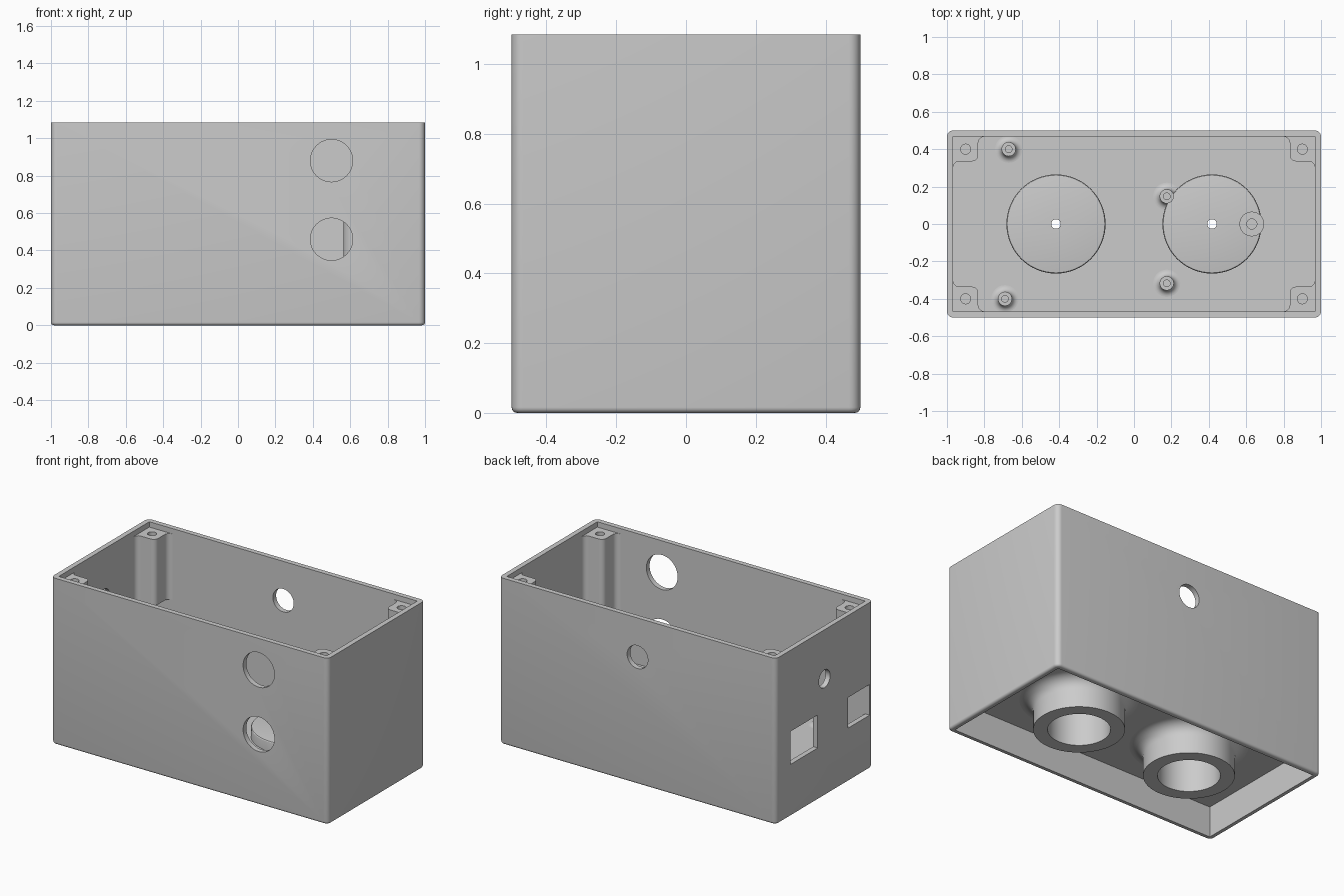
import bpy, bmesh
from math import sin, cos, pi, radians
from mathutils import Matrix, Vector

cube = bpy.data.objects.get("Cube")
if cube:
    bpy.data.objects.remove(cube)

grey = bpy.data.materials.new("plain_grey")
grey.use_nodes = True
COLOUR = (0.6, 0.6, 0.6, 1)
grey.diffuse_color = COLOUR
grey.node_tree.nodes["Principled BSDF"].inputs["Base Color"].default_value = COLOUR

HEIGHT, WALL, FLOOR, UNDER = 1.085, 0.033, 0.233, 0.2
IN_X, IN_Y = 1 - WALL, 0.5 - WALL


def make(name, bm):
    """Turn a bmesh into a grey object."""
    bmesh.ops.recalc_face_normals(bm, faces=bm.faces)
    mesh = bpy.data.meshes.new(name)
    bm.to_mesh(mesh)
    bm.free()
    mesh.materials.append(grey)
    obj = bpy.data.objects.new(name, mesh)
    bpy.context.collection.objects.link(obj)
    return obj


def smooth(obj):
    bpy.ops.object.select_all(action='DESELECT')
    obj.select_set(True)
    bpy.context.view_layer.objects.active = obj
    bpy.ops.object.shade_smooth_by_angle(angle=radians(30))


def box(lo, hi):
    bm = bmesh.new()
    lo, hi = Vector(lo), Vector(hi)
    bmesh.ops.create_cube(bm, size=1, matrix=Matrix.Translation((lo + hi) / 2)
                          @ Matrix.Diagonal((*(hi - lo), 1)))
    return bm


def rod(centre, radius, depth, axis='Z', sides=48):
    bm = bmesh.new()
    turn = {'X': Matrix.Rotation(pi / 2, 4, 'Y'), 'Y': Matrix.Rotation(pi / 2, 4, 'X'),
            'Z': Matrix()}[axis]
    bmesh.ops.create_cone(bm, cap_ends=True, segments=sides, radius1=radius, radius2=radius,
                          depth=depth, matrix=Matrix.Translation(centre) @ turn)
    return bm


def cut(obj, cutters):
    """Subtract each cutter shape, then bake the result."""
    helpers = []
    for bm in cutters:
        helper = make("cutter", bm)
        helper.hide_render = True
        mod = obj.modifiers.new("cut", 'BOOLEAN')
        mod.operation, mod.solver, mod.object = 'DIFFERENCE', 'EXACT', helper
        helpers.append(helper)
    graph = bpy.context.evaluated_depsgraph_get()
    baked = bpy.data.meshes.new_from_object(obj.evaluated_get(graph))
    obj.modifiers.clear()
    obj.data = baked
    for helper in helpers:
        bpy.data.objects.remove(helper)


def arc(cx, cy, r, start, end, steps=8):
    return [(cx + r * cos(radians(start + (end - start) * i / steps)),
             cy + r * sin(radians(start + (end - start) * i / steps))) for i in range(steps + 1)]


def lathe(name, profile, x, y, closed=False, sides=64):
    """Spin a (radius, height) profile round a vertical axis at x, y."""
    bm = bmesh.new()
    verts = [bm.verts.new((r, 0, z)) for r, z in profile]
    edges = [bm.edges.new(pair) for pair in zip(verts, verts[1:])]
    if closed:
        edges.append(bm.edges.new((verts[-1], verts[0])))
    bmesh.ops.spin(bm, geom=verts + edges, cent=(0, 0, 0), axis=(0, 0, 1),
                   angle=2 * pi, steps=sides, use_duplicate=False)
    bmesh.ops.remove_doubles(bm, verts=bm.verts, dist=0.0001)
    bmesh.ops.translate(bm, verts=bm.verts, vec=(x, y, 0))
    smooth(make(name, bm))


# Case: rounded upright and bottom edges, hollow above and below the floor
bm = box((-1, -0.5, 0), (1, 0.5, HEIGHT))
upright = [e for e in bm.edges if abs(e.verts[0].co.z - e.verts[1].co.z) > 0.5]
bmesh.ops.bevel(bm, geom=upright, offset=0.033, segments=6, profile=0.5, affect='EDGES')
base = [e for e in bm.edges if all(v.co.z < 0.001 for v in e.verts)]
bmesh.ops.bevel(bm, geom=base, offset=0.016, segments=4, profile=0.5, affect='EDGES')
case = make("case", bm)

SOCKET_X = (-0.417, 0.417)
openings = [
    box((-IN_X, -IN_Y, FLOOR), (IN_X, IN_Y, 2)),
    box((-IN_X, -IN_Y, -1), (IN_X, IN_Y, UNDER)),
    rod((0.5, -0.5, 0.88), 0.113, 0.2, 'Y'),
    rod((0.5, -0.5, 0.46), 0.113, 0.2, 'Y'),
    rod((0, 0.5, 0.83), 0.075, 0.2, 'Y'),
    rod((-1, 0, 0.765), 0.058, 0.2, 'X'),
    box((-1.1, 0.07, 0.34), (-0.9, 0.35, 0.555)),
    box((-1.1, -0.465, 0.35), (-0.9, -0.24, 0.55)),
]
openings += [rod((x, 0, FLOOR), 0.22, 0.2) for x in SOCKET_X]
cut(case, openings)
smooth(case)

# Sockets: tubes below the floor with flared roots and pierced caps above it
FLARE = 0.08
for side, x in zip(("right", "left"), SOCKET_X):
    tube = [(0.025, 0.27), (0.183, 0.27), (0.183, 0), (0.267, 0)]
    tube += arc(0.267 + FLARE, UNDER - FLARE, FLARE, 180, 90)
    tube += [(0.267 + FLARE, 0.215), (0.265, 0.215)]
    tube += arc(0.257, 0.292, 0.008, 0, 90, 3) + [(0.025, 0.3)]
    lathe(side + "_socket", tube, x, 0, closed=True)

# Board standoffs with filleted feet
FOOT = 0.035
for i, (x, y) in enumerate([(-0.67, 0.4), (-0.69, -0.4), (0.175, 0.148), (0.175, -0.317)]):
    post = [(0, 0.25), (0.018, 0.25), (0.018, 0.33), (0.038, 0.33)]
    post += arc(0.038 + FOOT, FLOOR + FOOT, FOOT, 180, 270)
    post += [(0.038 + FOOT, 0.215)]
    lathe("board_standoff_%d" % (i + 1), post, x, y, sides=32)

# Tall plain pillar beside the left socket
lathe("tall_pillar", [(0, 0.4), (0.027, 0.4), (0.027, 0.62), (0.066, 0.62), (0.066, 0.22)],
      0.63, 0, sides=40)

# Lid screw posts in the four corners; the right pair stops above the wall windows
R, EDGE_X, EDGE_Y, POST_TOP = 0.033, 0.833, 0.335, 1.05
outline = [(0.98, 0.49), (0.98, EDGE_Y - R)]
outline += arc(IN_X - R, EDGE_Y - R, R, 0, 90, 6)
outline += arc(EDGE_X + R, EDGE_Y + R, R, 270, 180, 6)
outline += arc(EDGE_X - R, IN_Y - R, R, 0, 90, 6)
outline += [(EDGE_X - R, 0.49)]
for sx, side in ((-1, "right"), (1, "left")):
    for sy, end in ((-1, "front"), (1, "back")):
        foot = 0.62 if sx < 0 else 0.22
        bm = bmesh.new()
        face = bm.faces.new([bm.verts.new((x * sx, y * sy, foot)) for x, y in outline])
        top = bmesh.ops.extrude_face_region(bm, geom=[face])["geom"]
        bmesh.ops.translate(bm, vec=(0, 0, POST_TOP - foot),
                            verts=[g for g in top if isinstance(g, bmesh.types.BMVert)])
        if not any(f.calc_center_median().z < foot + 0.001 for f in bm.faces):
            bm.faces.new([v for v in bm.verts if v.co.z < foot + 0.001])
        screw_post = make(end + "_" + side + "_screw_post", bm)
        cut(screw_post, [rod((0.9 * sx, 0.4 * sy, POST_TOP), 0.027, 0.5, sides=24)])
        smooth(screw_post)
